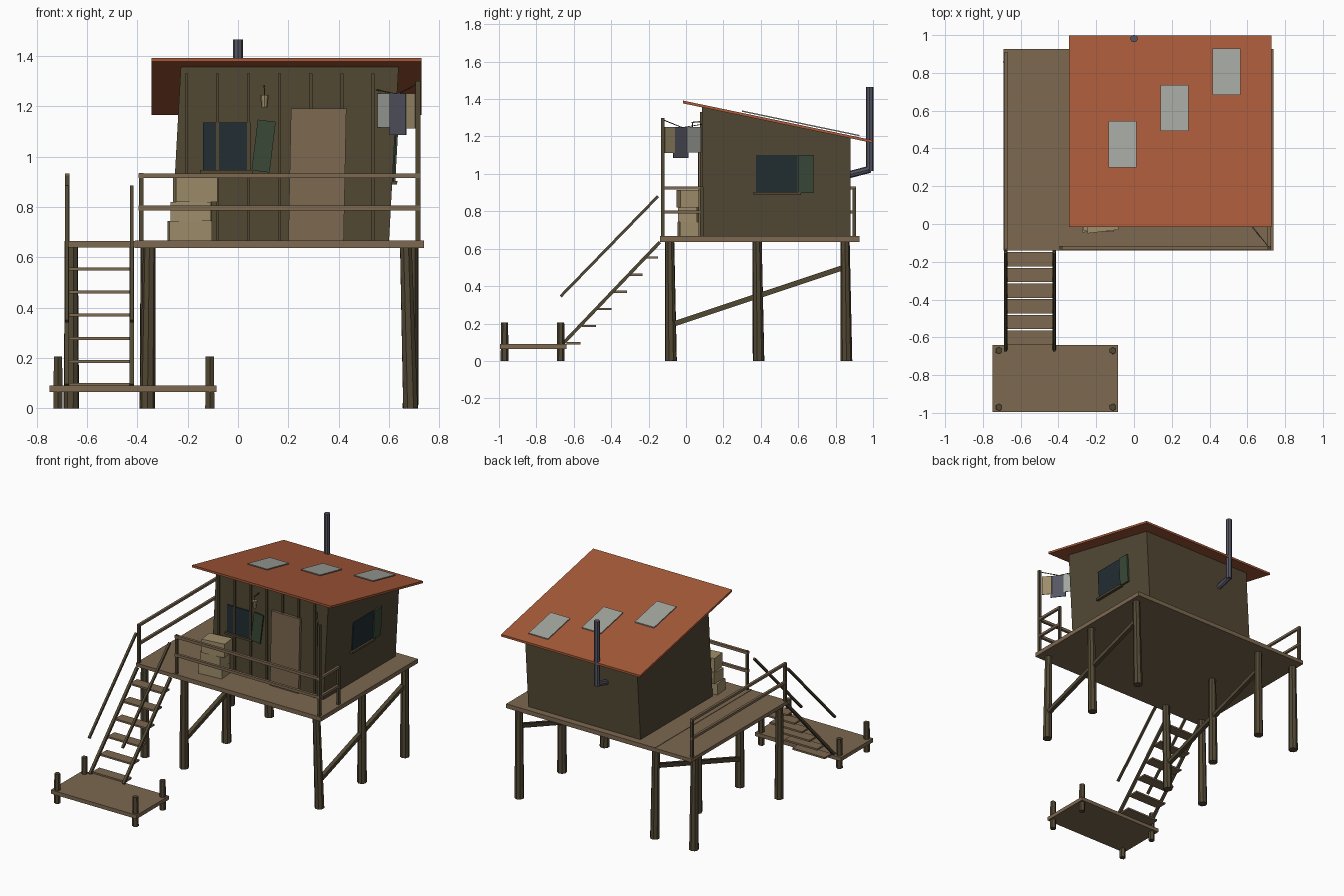
import bpy, bmesh, math
from mathutils import Vector, Matrix

if "Cube" in bpy.data.objects:
    bpy.data.objects.remove(bpy.data.objects["Cube"], do_unlink=True)


def material(name, *rgb):
    lin = [((c / 255 + 0.055) / 1.055) ** 2.4 for c in rgb] + [1]
    m = bpy.data.materials.new(name)
    m.use_nodes = True
    m.diffuse_color = lin
    m.node_tree.nodes["Principled BSDF"].inputs["Base Color"].default_value = lin
    return m


DARK = material("dark wood", 82, 72, 52)
WOOD = material("plank wood", 124, 104, 80)
ROOF = material("rust red", 167, 90, 57)
GLASS = material("dark glass", 34, 46, 51)
GREEN = material("shutter green", 56, 72, 55)
TAN = material("tan", 158, 141, 106)
GREY = material("pale grey", 162, 165, 158)
METAL = material("slate metal", 86, 86, 100)


def finish(name, bm, mat):
    bmesh.ops.recalc_face_normals(bm, faces=bm.faces)
    mesh = bpy.data.meshes.new(name)
    bm.to_mesh(mesh)
    bm.free()
    mesh.materials.append(mat)
    obj = bpy.data.objects.new(name, mesh)
    bpy.context.collection.objects.link(obj)
    return obj


def box(name, lo, hi, mat, turn=0, axis='Z'):
    """Box between two corners, turned about its centre."""
    lo, hi = Vector(lo), Vector(hi)
    bm = bmesh.new()
    m = Matrix.Translation((lo + hi) / 2) @ Matrix.Rotation(turn, 4, axis)
    bmesh.ops.create_cube(bm, size=1, matrix=m @ Matrix.Diagonal((*(hi - lo), 1)))
    return finish(name, bm, mat)


def along(a, b):
    a, b = Vector(a), Vector(b)
    d = b - a
    return Matrix.Translation((a + b) / 2) @ d.to_track_quat('Z', 'Y').to_matrix().to_4x4(), d.length


def beam(name, a, b, w, mat):
    m, length = along(a, b)
    bm = bmesh.new()
    bmesh.ops.create_cube(bm, size=1, matrix=m @ Matrix.Diagonal((w, w, length, 1)))
    return finish(name, bm, mat)


def pole(name, a, b, r1, r2, mat, sides=8):
    m, length = along(a, b)
    bm = bmesh.new()
    bmesh.ops.create_cone(bm, cap_ends=True, segments=sides, radius1=r1, radius2=r2,
                          depth=length, matrix=m)
    return finish(name, bm, mat)


def prism(name, profile, x0, x1, mat):
    """Side profile (y, z) extruded along x."""
    bm = bmesh.new()
    face = bm.faces.new([bm.verts.new((x0, y, z)) for y, z in profile])
    new = bmesh.ops.extrude_face_region(bm, geom=[face])["geom"]
    bmesh.ops.translate(bm, vec=(x1 - x0, 0, 0),
                        verts=[v for v in new if isinstance(v, bmesh.types.BMVert)])
    return finish(name, bm, mat)


FLOOR = 0.667


def lean(obj):
    """Skew a part sideways so it follows the crooked hut."""
    for v in obj.data.vertices:
        v.co.x += (v.co.z - FLOOR) * 0.055


def roof_z(y):
    return 1.392 - 0.2085 * (y + 0.017)


def sloped(name, x0, x1, y0, y1, bottom, top, mat):
    prism(name, [(y0, roof_z(y0) + bottom), (y1, roof_z(y1) + bottom),
                 (y1, roof_z(y1) + top), (y0, roof_z(y0) + top)], x0, x1, mat)


# Decks
box("main_deck", (-0.41, -0.14, 0.637), (0.738, 0.927, FLOOR), WOOD)
box("side_deck", (-0.69, -0.14, 0.639), (-0.41, 0.927, 0.664), WOOD)
box("landing", (-0.748, -0.995, 0.064), (-0.085, -0.64, 0.09), WOOD)
for x in (-0.715, -0.112):
    for y in (-0.97, -0.67):
        pole("landing_post", (x, y, 0), (x, y, 0.205), 0.021, 0.019, DARK, 6)

# Stilts and diagonal braces
for x, tops in ((0.685, (-0.018, 0.005, 0.008)), (-0.36, (0.008, 0, -0.004)), (-0.662, (0.002, None, 0))):
    for y, shift in zip((-0.08, 0.388, 0.858), tops):
        if shift is not None:
            pole("stilt", (x, y, 0), (x + shift, y - 0.008, 0.64), 0.031, 0.025, DARK)
for x in (0.685, -0.36):
    beam("stilt_brace", (x, -0.06, 0.2), (x, 0.86, 0.505), 0.028, DARK)

# Stairs
for x in (-0.68, -0.422):
    beam("stair_stringer", (x, -0.14, 0.635), (x, -0.66, 0.09), 0.018, DARK)
    beam("stair_handrail", (x, -0.15, 0.88), (x, -0.67, 0.345), 0.015, DARK)
for i in range(6):
    y, z = -0.187 - i * 0.083, 0.553 - i * 0.0917
    box("stair_tread", (-0.675, y - 0.038, z - 0.006), (-0.425, y + 0.038, z + 0.006), WOOD)

# Deck railings
for x, y, top in ((-0.385, -0.125, 0.935), (0.715, -0.125, 1.3), (0.715, 0.085, 0.93),
                  (-0.678, -0.125, 0.925), (-0.678, 0.9, 0.925)):
    box("railing_post", (x - 0.009, y - 0.009, 0.66), (x + 0.009, y + 0.009, top), DARK)
for z in (0.924, 0.796):
    beam("front_rail", (-0.395, -0.125, z), (0.722, -0.125, z), 0.019, WOOD)
    beam("short_side_rail", (0.715, -0.13, z), (0.715, 0.09, z), 0.017, WOOD)
    beam("long_side_rail", (-0.678, -0.13, z), (-0.678, 0.91, z), 0.017, WOOD)

# Hut, roof and skylights
FRONT, BACK = 0.085, 0.88
lean(prism("hut_walls", [(FRONT, FLOOR), (BACK, FLOOR), (BACK, roof_z(BACK) - 0.013),
                         (FRONT, roof_z(FRONT) - 0.013)], -0.265, 0.6, DARK))
sloped("roof", -0.344, 0.728, -0.017, 0.997, -0.015, 0, ROOF)
for i in range(3):
    x, y = -0.135 + i * 0.275, 0.3 + i * 0.192
    sloped("skylight", x, x + 0.149, y, y + 0.244, 0.006, 0.013, GREY)
for i in range(7):
    x = -0.205 + i * 0.1235
    box("wall_batten", (x - 0.006, FRONT - 0.01, FLOOR), (x + 0.006, FRONT + 0.002, 1.33), DARK)

# Front window, shutter and door
box("front_window", (-0.14, FRONT - 0.007, 0.945), (0.05, FRONT + 0.002, 1.135), GLASS)
box("front_sill", (-0.15, FRONT - 0.02, 0.932), (0.06, FRONT, 0.946), DARK)
box("front_shutter", (0.066, FRONT - 0.022, 0.94), (0.138, FRONT - 0.012, 1.143), GREEN, math.radians(7), 'Y')
door = box("door", (0.2, FRONT - 0.018, FLOOR), (0.42, FRONT, 1.19), WOOD)
for v in door.data.vertices:
    v.co.x += (v.co.z - FLOOR) * 0.02

# Side window and shutter
for name, y0, y1, z0, z1, out, mat in (("side_window", 0.375, 0.597, 0.9, 1.1, 0.006, GLASS),
                                       ("side_shutter", 0.6, 0.682, 0.897, 1.1, 0.012, GREEN),
                                       ("side_sill", 0.36, 0.615, 0.888, 0.903, 0.02, DARK)):
    lean(box(name, (0.598, y0, z0), (0.6 + out, y1, z1), mat))

# Stove pipe
pole("pipe_elbow", (0, BACK - 0.01, 0.995), (0, 0.985, 1.025), 0.019, 0.019, METAL)
pole("pipe", (0, 0.982, 1.015), (0, 0.982, 1.465), 0.02, 0.02, METAL)

# Stacked crates
for w, d, x, z0, z1, turn in ((0.17, 0.1, -0.192, FLOOR, 0.744, 0.08),
                              (0.16, 0.1, -0.185, 0.744, 0.82, -0.05),
                              (0.165, 0.105, -0.17, 0.82, 0.915, 0.12)):
    box("crate", (x - w / 2, 0.012 - d / 2, z0), (x + w / 2, 0.012 + d / 2, z1), TAN, turn)

# Hanging lamp
beam("lamp_bracket", (0.105, FRONT, 1.28), (0.105, 0.03, 1.275), 0.006, DARK)
beam("lamp_wire", (0.105, 0.035, 1.278), (0.105, 0.035, 1.24), 0.004, DARK)
pole("lamp", (0.105, 0.035, 1.195), (0.105, 0.035, 1.245), 0.012, 0.017, TAN)

# Clothesline with washing
start, end = Vector((0.715, -0.125, 1.29)), Vector((0.55, FRONT, 1.265))
middle = (start + end) / 2 - Vector((0, 0, 0.03))
beam("clothesline", start, middle, 0.004, DARK)
beam("clothesline", middle, end, 0.004, DARK)
heading = math.atan2(end.y - start.y, end.x - start.x)
for name, t0, t1, z0, mat, off in (("tan_cloth", 0.06, 0.31, 1.112, TAN, 0),
                                   ("slate_cloth", 0.29, 0.68, 1.085, METAL, -0.005),
                                   ("pale_cloth", 0.6, 0.96, 1.115, GREY, 0.003)):
    c = start.lerp(end, (t0 + t1) / 2)
    half = (t1 - t0) * (end - start).length / 2
    box(name, (c.x - half, c.y + off - 0.002, z0), (c.x + half, c.y + off + 0.002, 1.25), mat, heading)
